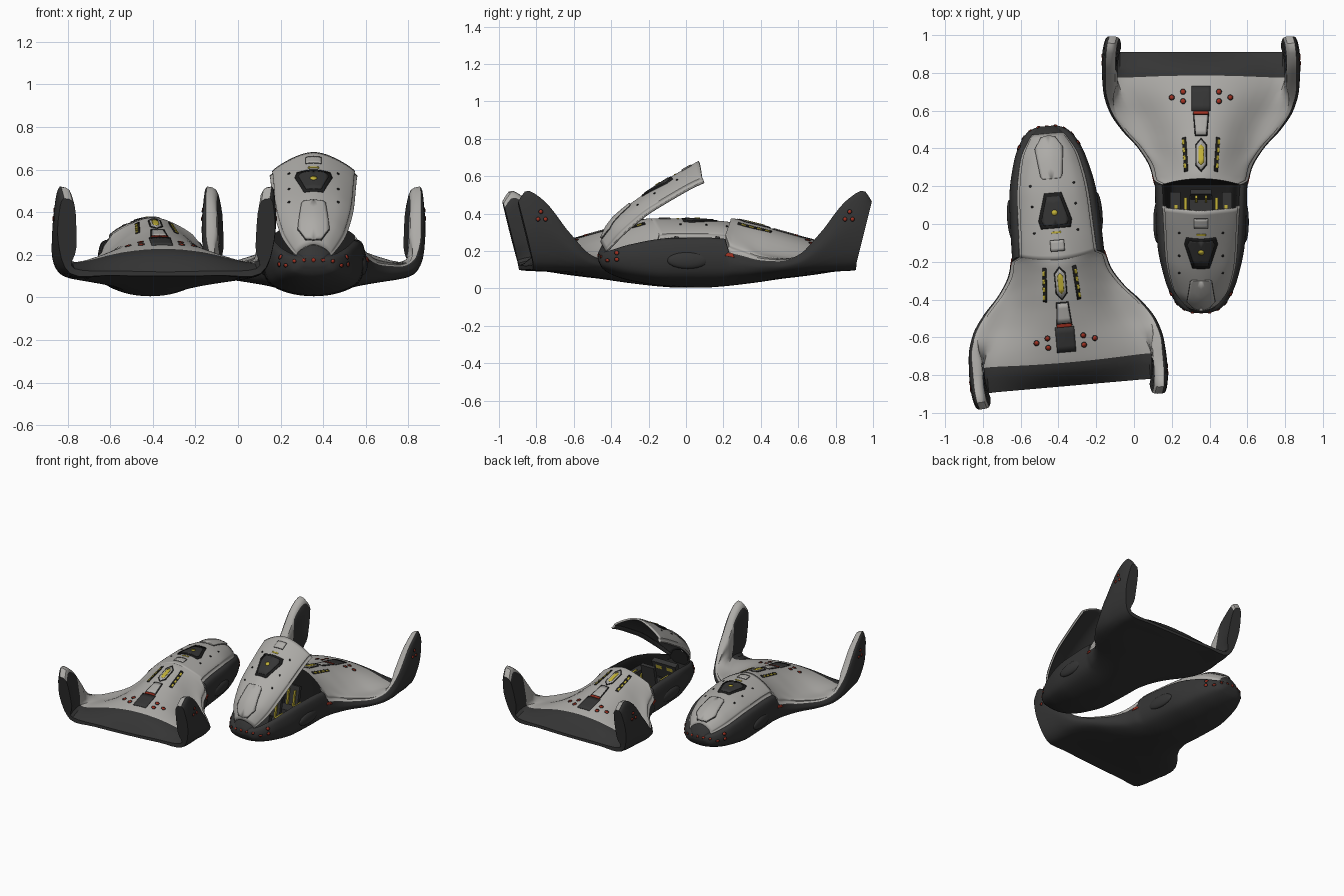
import bpy, bmesh, math
from mathutils import Vector, Matrix
from mathutils.bvhtree import BVHTree

if "Cube" in bpy.data.objects:
    bpy.data.objects.remove(bpy.data.objects["Cube"])


def material(name, rgb, rough=0.6):
    m = bpy.data.materials.new(name)
    m.use_nodes = True
    m.diffuse_color = (*rgb, 1)
    node = m.node_tree.nodes["Principled BSDF"]
    node.inputs["Base Color"].default_value = (*rgb, 1)
    node.inputs["Roughness"].default_value = rough
    return m


LIGHT = material("light grey", (.42, .41, .39))
DARK = material("charcoal", (.035, .035, .035))
BLACK = material("black", (.012, .012, .012))
YELLOW = material("yellow", (.55, .45, .04))
RED = material("red", (.35, .03, .015))

# Hull stations: y, keel z, bilge z, half width, edge x, edge z, shoulder x, shoulder z, top z
STATIONS = [
    (-.47, .15, .155, .05, .04, .175, .025, .185, .19),
    (-.45, .11, .125, .10, .065, .19, .045, .215, .23),
    (-.4, .075, .11, .145, .105, .205, .07, .255, .285),
    (-.3, .042, .09, .19, .155, .235, .105, .3, .335),
    (-.1, .012, .07, .232, .19, .268, .125, .332, .364),
    (.1, .005, .07, .242, .2, .272, .13, .335, .374),
    (.21, .012, .07, .245, .207, .265, .135, .33, .375),
    (.23, .014, .07, .25, .247, .195, .16, .305, .374),
    (.3, .022, .07, .27, .265, .175, .19, .26, .36),
    (.4, .035, .075, .33, .325, .15, .24, .205, .338),
    (.5, .05, .082, .42, .41, .145, .28, .18, .308),
    (.6, .062, .09, .485, .475, .18, .34, .165, .278),
    (.7, .075, .1, .515, .505, .3, .4, .165, .25),
    (.8, .09, .108, .522, .505, .475, .43, .16, .215),
    (.86, .095, .11, .519, .498, .523, .43, .148, .17),
    (.91, .1, .112, .51, .485, .465, .43, .135, .12),
]
CANOPY_FRONT, CANOPY_REAR, FLAP_START = -.43, .21, .77


def smooth_value(y, col):
    """Overshoot-free cubic interpolation of one station column."""
    n = len(STATIONS)
    step = [STATIONS[i + 1][0] - STATIONS[i][0] for i in range(n - 1)]
    slope = [(STATIONS[i + 1][col] - STATIONS[i][col]) / step[i] for i in range(n - 1)]

    def tangent(i):
        if i in (0, n - 1):
            return slope[min(i, n - 2)]
        a, b = slope[i - 1], slope[i]
        return 0 if a * b <= 0 else 2 * a * b / (a + b)
    i = max(k for k in range(n - 1) if k == 0 or STATIONS[k][0] <= y + 1e-6)
    t, h = (y - STATIONS[i][0]) / step[i], step[i]
    p, q = STATIONS[i][col], STATIONS[i + 1][col]
    return (p * (1 + 2 * t) * (1 - t) ** 2 + q * t * t * (3 - 2 * t)
            + h * tangent(i) * t * (1 - t) ** 2 + h * tangent(i + 1) * t * t * (t - 1))


def spline(ctrl, per):
    """Catmull-Rom from the centre line (mirrored tangent) outwards."""
    c = [Vector(p) for p in ctrl]
    c = [Vector((-c[1].x, c[1].y))] + c + [c[-1]]
    out = []
    for i in range(1, len(c) - 2):
        a, b, d, e = c[i - 1:i + 3]
        for k in range(per):
            t = k / per
            out.append(.5 * (2 * b + (d - a) * t + (2 * a - 5 * b + 4 * d - e) * t * t
                             + (3 * b - a - 3 * d + e) * t ** 3))
    return out + [c[-1]]


def section(y):
    """Lower, upper and cockpit-floor curves of the half hull at y."""
    zb, zw, w, ex, ez, ax, az, zt = [smooth_value(y, c) for c in range(1, 9)]
    fin = min(1, max(0, (ez - az) / .15))
    wall = min(ax * .1, .015) + .035 * fin
    lower = [(0, zb), (.5 * w, zb + .25 * (zw - zb)), (.88 * w, zw), (w, zw + .45 * (ez - zw)),
             (ex + .7 * (w - ex), zw + .9 * (ez - zw)), (ex, ez)]
    upper = [(0, zt), (.45 * ax, az + .75 * (zt - az)), (ax, az),
             (ex - 1.25 * wall, az + (.55 - .25 * fin) * (ez - az)),
             (ex - wall, az + (.8 + .1 * fin) * (ez - az)), (ex, ez)]
    floor = [(0, zb + .06), (.5 * ex, zb + .06), (.8 * ex, zb + .08), (.92 * ex, ez - .03), (ex, ez)]
    sweep = .25 * min(1, max(0, (y - .5) / .41))
    bow = .03 * max(0, 1 - abs(y - CANOPY_REAR) / .15)

    def place(p, curve):
        arch = bow * max(0, 1 - (p.x / .2) ** 2) if curve is upper else 0
        return Vector((p.x, y + arch + sweep * max(0, p.y - .13), p.y))
    return [[place(p, c) for p in spline(c, n)] for c, n in ((lower, 4), (upper, 4), (floor, 5))]


YS = sorted([i / 100 for i in range(-47, 92, 2)] + [-.465, -.46, -.44])
SECTIONS = [section(y) for y in YS]
COLS = len(SECTIONS[0][0]) - 1
parts = []


def finish(name, bm, mats, group, angle=35):
    me = bpy.data.meshes.new(name)
    bmesh.ops.remove_doubles(bm, verts=bm.verts, dist=1e-5)
    bm.to_mesh(me)
    bm.free()
    for m in mats:
        me.materials.append(m)
    ob = bpy.data.objects.new(name, me)
    bpy.context.collection.objects.link(ob)
    bpy.ops.object.select_all(action="DESELECT")
    ob.select_set(True)
    bpy.context.view_layer.objects.active = ob
    bpy.ops.object.shade_smooth_by_angle(angle=math.radians(angle))
    mirror = ob.modifiers.new("mirror", "MIRROR")
    mirror.merge_threshold = .0005
    parts.append((ob, group))
    return ob


def quad(bm, pts, mat=0):
    f = bm.faces.new([bm.verts.new(p) for p in pts])
    f.material_index = mat


# Hull, canopy and a closed skin that surface details are projected on
hull, canopy, skin = bmesh.new(), bmesh.new(), bmesh.new()
for i in range(len(YS) - 1):
    (l0, u0, f0), (l1, u1, f1) = SECTIONS[i], SECTIONS[i + 1]
    inside = CANOPY_FRONT - .001 < YS[i] < CANOPY_REAR - .001
    for j in range(COLS):
        low = (l0[j], l1[j], l1[j + 1], l0[j + 1])
        top = (u0[j], u0[j + 1], u1[j + 1], u1[j])
        quad(hull, low, 1)
        quad(skin, low)
        quad(skin, top)
        if inside:
            quad(canopy, top)
            quad(hull, (f0[j], f0[j + 1], f1[j + 1], f1[j]), 2)
        else:
            # Flap and inner fin faces are dark, the fin rim stays light
            flap = YS[i] > FLAP_START - .001 and j < 16
            quad(hull, top, 1 if flap or YS[i] < 0 else 0)
for y, lo, up, mat in ((YS[0], 0, 1, 1), (YS[-1], 0, 1, 1), (CANOPY_REAR, 2, 1, 2), (CANOPY_FRONT, 2, 1, 2)):
    s = SECTIONS[YS.index(y)]
    for j in range(COLS):
        pts = [s[lo][j], s[lo][j + 1], s[up][j + 1], s[up][j]]
        pts = pts if j < COLS - 1 else pts[:2] + pts[3:]
        quad(hull, pts if y < 0 or lo == 2 else pts[::-1], mat)
        if lo == 0:
            quad(skin, pts)
skin.normal_update()
SKIN = BVHTree.FromBMesh(skin)
skin.free()
finish("hull", hull, [LIGHT, DARK, BLACK], "both")
shell = finish("canopy", canopy, [LIGHT, DARK], "canopy").modifiers.new("shell", "SOLIDIFY")
shell.thickness, shell.offset, shell.material_offset = .012, -1, 1


def plate(name, outline, mat, group="both", axis="top", lift=.003):
    """Thin panel draped over the skin; mirrored across the centre line."""
    aim = {"top": Vector((0, 0, -1)), "side": Vector((-1, 0, 0)), "front": Vector((0, 1, 0))}[axis]
    bm = bmesh.new()
    place = {"top": lambda u, v: (u, v, 1), "side": lambda u, v: (2, u, v), "front": lambda u, v: (u, -1, v)}[axis]
    face = bm.faces.new([bm.verts.new(place(u, v)) for u, v in outline])
    face.normal_update()
    if face.normal.dot(aim) > 0:
        face.normal_flip()
    bmesh.ops.triangulate(bm, faces=bm.faces[:])
    if len(outline) < 8:
        bmesh.ops.subdivide_edges(bm, edges=bm.edges[:], cuts=3, use_grid_fill=True)
    for v in bm.verts:
        x = v.co.x
        hit, nor, _, _ = SKIN.ray_cast(Vector((max(x, .0005), v.co.y, v.co.z)), aim)
        if hit:
            nor = nor if nor.dot(aim) < 0 else -nor
            v.co = hit + nor * lift
            if axis != "side" and x < .0005:
                v.co.x = 0
    ob = finish(name, bm, [mat], group)
    sol = ob.modifiers.new("thickness", "SOLIDIFY")
    sol.thickness, sol.offset = .006, -1


def disc(u, v, r, half=False):
    n, span = 12, math.pi if half else 2 * math.pi
    return [(u + r * math.sin(span * k / n), v + r * math.cos(span * k / n)) for k in range(n + half)]


def band(y0, y1, h0, h1=None):
    return [(0, y0), (h0, y0), (h1 or h0, y1), (0, y1)]


# Canopy details
nose = [(0, -.415), (.035, -.408), (.072, -.35), (.055, -.2), (.045, -.19), (0, -.19)]
plate("nose_panel_seam", [(x * 1.04, y * 1.006 - .001) for x, y in nose], DARK, "canopy", lift=.002)
plate("nose_panel", nose, LIGHT, "canopy", lift=.008)
plate("window_frame", [(0, -.115), (.045, -.115), (.088, .03), (.078, .072), (0, .072)], BLACK, "canopy")
plate("window_pane", [(0, -.095), (.035, -.095), (.07, .03), (.06, .055), (0, .055)], DARK, "canopy", lift=.006)
plate("window_emblem_dot", disc(0, -.01, .015, True), YELLOW, "canopy", lift=.009)
plate("canopy_strip", band(.09, .1, .025), YELLOW, "canopy")
plate("canopy_latch_seam", band(.135, .195, .037), DARK, "canopy", lift=.002)
plate("canopy_latch", band(.138, .192, .035), LIGHT, "canopy", lift=.005)
for k, y in enumerate((-.16, -.05, .09)):
    plate(f"canopy_bolt_{k}", disc(.115, y, .006), BLACK, "canopy")

# Spine details
plate("spine_hexagon_rim", [(0, .275), (.03, .31), (.03, .42), (0, .455)], BLACK)
plate("spine_hexagon", [(0, .285), (.024, .315), (.024, .415), (0, .445)], LIGHT, lift=.006)
plate("spine_hexagon_mark", [(0, .31), (.014, .325), (.014, .405), (0, .42)], YELLOW, lift=.008)
plate("side_slot", [(.088, .275), (.068, .28), (.08, .46), (.1, .455)], BLACK)
for k in range(4):
    y = .295 + .042 * k
    plate(f"slot_light_{k}", [(.076 + .003 * k, y), (.088 + .003 * k, y),
                              (.09 + .003 * k, y + .025), (.078 + .003 * k, y + .025)], YELLOW, lift=.006)
plate("hatch_rim", band(.465, .59, .032, .042), BLACK)
plate("hatch", band(.472, .575, .026, .035), LIGHT, lift=.006)
plate("hatch_stripe", band(.58, .597, .038), RED, lift=.006)
plate("engine_cover", band(.597, .73, .05), DARK, lift=.004)

# Thruster ports on deck, winglets, flanks and nose
ports = [("top", x, y, .015) for x, y in ((.095, .7), (.095, .65), (.155, .67))]
ports += [("side", y, z, .012) for y, z in ((.85, .37), (.89, .37), (.875, .41), (-.37, .19), (-.37, .155))]
ports += [("front", x, z, .009) for x, z in ((.045, .175), (.09, .17), (.13, .15))]
for k, (axis, u, v, r) in enumerate(ports):
    plate(f"port_rim_{k}", disc(u, v, r), BLACK, axis=axis, lift=.002)
    plate(f"port_{k}", disc(u, v, r * .75), RED, axis=axis, lift=.004)
plate("nose_port", disc(0, .175, .009, True), RED, axis="front")
plate("flank_marking", [(.21, .175), (.26, .165), (.25, .185), (.22, .19)], RED, axis="side")

# Side fairing
bm = bmesh.new()
bmesh.ops.create_uvsphere(bm, u_segments=24, v_segments=12, radius=1,
                          matrix=Matrix.Translation((.231, .01, .15)) @ Matrix.Diagonal((.022, .11, .045, 1)))
finish("side_fairing", bm, [DARK], "both")


# Cockpit of the open craft
def box(name, lo, hi, mat, tilt=0):
    lo, hi = Vector(lo), Vector(hi)
    bm = bmesh.new()
    bmesh.ops.create_cube(bm, size=1, matrix=Matrix.Translation((lo + hi) / 2)
                          @ Matrix.Rotation(tilt, 4, "X") @ Matrix.Diagonal((*(hi - lo), 1)))
    finish(name, bm, [mat], "cockpit")


for k, y in enumerate((-.12, .1)):
    box(f"seat_{k}", (0, y - .06, .07), (.06, y + .05, .14), DARK)
    box(f"seat_back_{k}", (0, y + .04, .1), (.055, y + .065, .28), DARK, -.2)
    box(f"harness_{k}", (.02, y + .025, .14), (.032, y + .055, .25), YELLOW, -.2)
    box(f"armrest_{k}", (.075, y - .06, .1), (.09, y + .04, .18), YELLOW)
box("instrument_panel", (0, -.29, .1), (.1, -.25, .23), DARK, -.3)
box("instrument_light", (.02, -.252, .17), (.07, -.243, .2), YELLOW, -.3)
box("side_console", (.11, -.2, .08), (.165, .17, .19), DARK)
box("console_light", (.125, -.1, .19), (.14, .1, .196), YELLOW)

# Place both craft: one with the canopy raised, one closed and turned round
open_craft = Matrix.Translation((.355, 0, 0))
closed_craft = Matrix.Translation((-.42, .05, 0)) @ Matrix.Rotation(math.radians(185), 4, "Z")
hinge = Matrix.Translation((0, -.43, .2))
raised = hinge @ Matrix.Rotation(math.radians(29.5), 4, "X") @ hinge.inverted()
for ob, group in parts:
    ob.matrix_world = open_craft @ raised if group == "canopy" else open_craft
    if group != "cockpit":
        twin = ob.copy()
        twin.name = "closed_craft_" + ob.name
        bpy.context.collection.objects.link(twin)
        twin.matrix_world = closed_craft
